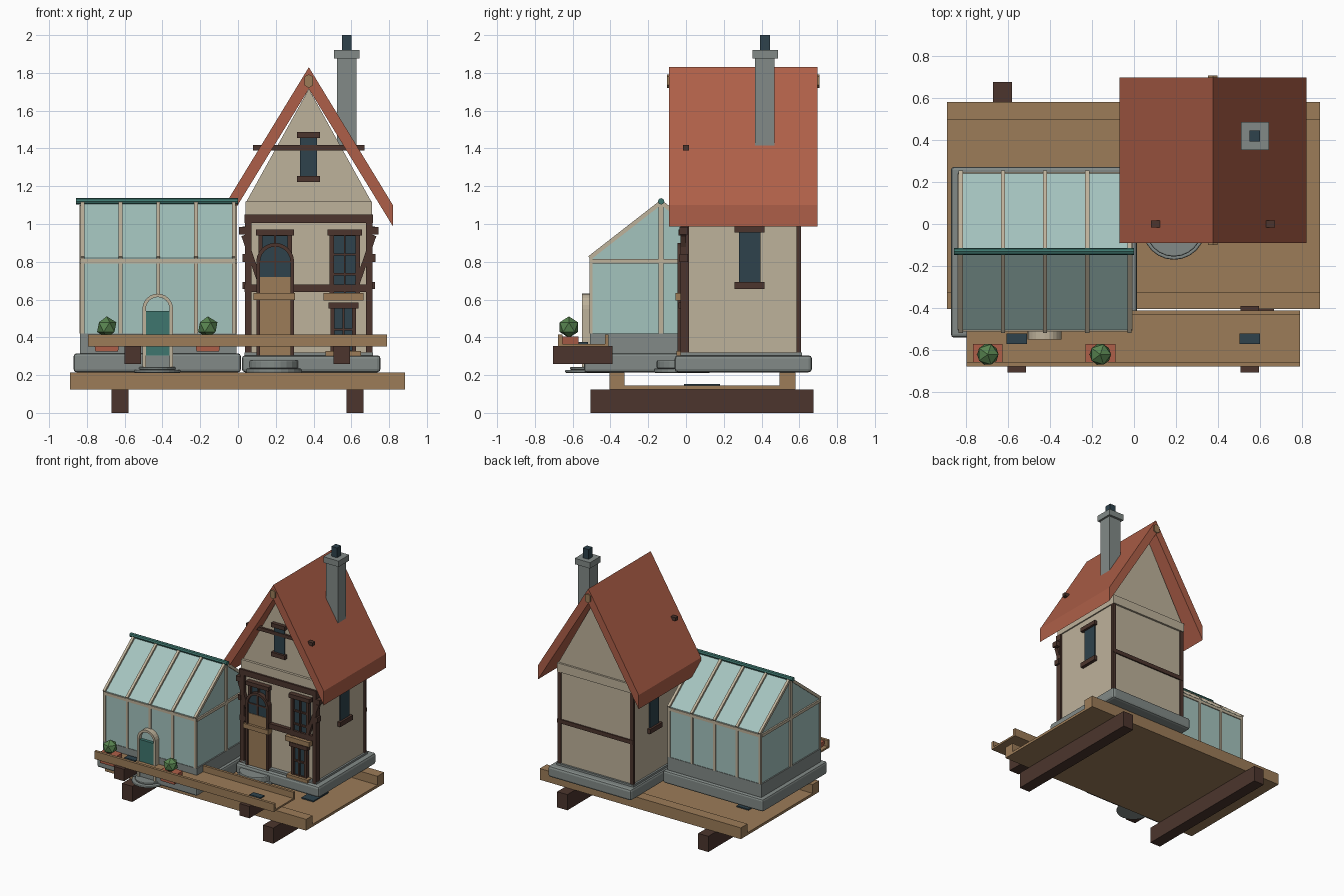
import bpy, bmesh, math
from mathutils import Vector

if "Cube" in bpy.data.objects:
    bpy.data.objects.remove(bpy.data.objects["Cube"])


def paint(name, r, g, b):
    m = bpy.data.materials.new(name)
    lin = [((c / 255 + 0.055) / 1.055) ** 2.4 for c in (r, g, b)]
    m.diffuse_color = (*lin, 1)
    m.use_nodes = True
    m.node_tree.nodes["Principled BSDF"].inputs["Base Color"].default_value = m.diffuse_color
    return m


PLASTER = paint("plaster", 190, 178, 155)
WOOD = paint("light_wood", 156, 124, 88)
DARK = paint("dark_wood", 76, 53, 45)
STONE = paint("stone", 130, 138, 135)
GLASS = paint("pale_glass", 164, 195, 190)
PANE = paint("dark_glass", 46, 66, 76)
TEAL = paint("teal", 62, 118, 110)
TILE = paint("roof_tile", 174, 95, 72)
LEAF = paint("leaf", 88, 132, 80)


def finish(name, bm, mat, bevel=0):
    bmesh.ops.recalc_face_normals(bm, faces=bm.faces)
    me = bpy.data.meshes.new(name)
    bm.to_mesh(me)
    bm.free()
    me.materials.append(mat)
    ob = bpy.data.objects.new(name, me)
    bpy.context.collection.objects.link(ob)
    if bevel:
        mod = ob.modifiers.new("bevel", 'BEVEL')
        mod.width, mod.segments = bevel, 2
    return ob


def prism(name, pts, lo, hi, mat, axis='y', bevel=0):
    """Extrude a profile: (x,z) along y, (y,z) along x, or (x,y) along z."""
    put = {'y': lambda p, d: (p[0], d, p[1]), 'x': lambda p, d: (d, p[0], p[1]),
           'z': lambda p, d: (p[0], p[1], d)}[axis]
    bm = bmesh.new()
    a = [bm.verts.new(put(p, lo)) for p in pts]
    b = [bm.verts.new(put(p, hi)) for p in pts]
    bm.faces.new(a)
    bm.faces.new(b[::-1])
    for i in range(len(pts)):
        j = (i + 1) % len(pts)
        bm.faces.new((a[i], b[i], b[j], a[j]))
    return finish(name, bm, mat, bevel)


def box(name, x0, x1, y0, y1, z0, z1, mat, bevel=0):
    return prism(name, [(x0, y0), (x1, y0), (x1, y1), (x0, y1)], z0, z1, mat, 'z', bevel)


def bar(name, p, q, w, lo, hi, mat, axis='y'):
    """Straight timber between two profile points."""
    p, q = Vector(p), Vector(q)
    d = (q - p).normalized()
    n = Vector((-d.y, d.x)) * w / 2
    return prism(name, [p + n, q + n, q - n, p - n], lo, hi, mat, axis)


def arch(cx, r, z0, spring):
    arc = [(cx + r * math.cos(math.pi * i / 12), spring + r * math.sin(math.pi * i / 12)) for i in range(13)]
    return [(cx + r, z0)] + arc + [(cx - r, z0)]


def disc(name, cx, cy, r, z0, z1, mat):
    pts = [(cx + r * math.cos(math.tau * i / 24), cy + r * math.sin(math.tau * i / 24)) for i in range(24)]
    return prism(name, pts, z0, z1, mat, 'z', 0.006)


# Deck: thin floor, edge rails, bearers and floor plates
box("deck_floor", -.89, .885, -.33, .5, .125, .145, WOOD)
for y0, y1 in ((-.405, -.325), (.495, .58)):
    box("deck_rail", -.89, .885, y0, y1, .125, .215, WOOD)
for x in (-.625, .62):
    box("deck_bearer", x - .045, x + .045, -.505, .675, 0, .125, DARK)
    box("deck_plate", x - .053, x + .053, -.01, .18, .145, .154, PANE)

# Front shelf
box("shelf_floor", -.795, .79, -.66, -.425, .352, .366, WOOD)
for y0, y1 in ((-.677, -.655), (-.43, -.41)):
    box("shelf_rail", -.795, .79, y0, y1, .352, .415, WOOD)
for x in (-.557, .55):
    box("shelf_bracket", x - .044, x + .044, -.705, -.39, .26, .355, DARK)
    box("shelf_plate", x - .048, x + .048, -.57, -.52, .366, .374, PANE)

# Potted plants
for x in (-.695, -.16):
    prism("plant_pot", [(x - .06, .325), (x + .06, .325), (x + .071, .405), (x - .071, .405)],
          -.66, -.57, TILE)
    bm = bmesh.new()
    bmesh.ops.create_icosphere(bm, subdivisions=1, radius=.057)
    bmesh.ops.translate(bm, verts=bm.verts, vec=(x, -.62, .454))
    finish("plant", bm, LEAF)

# House foundation and entrance step
box("house_foundation", .02, .755, -.06, .667, .215, .305, STONE, .018)
box("house_plinth", .035, .715, -.03, .615, .3, .32, STONE)
disc("house_step_lower", .19, -.02, .15, .212, .235, STONE)
disc("house_step_upper", .19, -.02, .135, .235, .278, STONE)

# House body and gable
box("house_walls", .05, .70, 0, .6, .3, 1.06, PLASTER)
box("house_cornice", .04, .71, -.02, .615, 1.05, 1.12, PLASTER)
prism("gable", [(.045, 1.12), (.705, 1.12), (.375, 1.715)], 0, .6, PLASTER)

# Timber framing
for x in (.055, .695):
    box("front_post", x - .017, x + .017, -.03, .015, .3, 1.05, DARK)
    box("back_post", x - .015, x + .015, .585, .608, .3, 1.05, DARK)
box("front_top_beam", .035, .715, -.035, .01, 1.005, 1.05, DARK)
box("front_middle_beam", .035, .712, -.03, .01, .64, .68, DARK)
box("back_middle_beam", .04, .71, .59, .61, .64, .672, DARK)
box("collar_beam", .08, .67, -.016, .016, 1.39, 1.417, DARK)
for s in (-1, 1):
    c = .375
    bar("corner_brace", (c + s * .345, .94), (c + s * .255, .68), .026, -.03, 0, DARK)
    box("beam_end", c + s * .35 - .02, c + s * .35 + .02, -.035, .01, .945, .985, DARK)
    box("beam_end_low", c + s * .34 - .012, c + s * .34 + .012, -.035, .01, .8, .84, DARK)

# Main roof, ridge beam and chimney
prism("roof", [(-.07, 1.1), (.375, 1.83), (.82, 1.1), (.82, .988), (.375, 1.715), (-.07, .988)],
      -.09, .697, TILE)
prism("ridge_beam", [(.352, 1.735), (.375, 1.72), (.398, 1.735), (.398, 1.78), (.375, 1.792), (.352, 1.78)],
      -.1, .707, WOOD)
box("chimney", .523, .627, .365, .468, 1.4, 1.885, STONE)
box("chimney_cap", .508, .642, .352, .486, 1.875, 1.922, STONE)
box("chimney_flue", .55, .60, .393, .445, 1.92, 2.0, PANE)

# Gable window
box("gable_pane", .328, .417, -.012, .01, 1.25, 1.46, PANE)
box("gable_lintel", .312, .433, -.03, .01, 1.455, 1.487, DARK)
box("gable_sill", .312, .433, -.03, .01, 1.222, 1.255, DARK)

# Side windows, one on each flank
for s in (-1, 1):
    def side(name, y0, y1, z0, z1, out, mat):
        a, b = sorted((.375 + s * .31, .375 + s * (.325 + out)))
        box(name, a, b, y0, y1, z0, z1, mat)
    side("side_pane", .28, .395, .68, .97, .008, PANE)
    side("side_lintel", .258, .415, .955, .987, .025, DARK)
    side("side_sill", .258, .415, .655, .692, .025, DARK)


def framed_window(name, x0, x1, z0, z1, rows):
    """Dark frame with two columns of panes and a wide lintel."""
    c = (x0 + x1) / 2
    box(name + "_pane", x0, x1, -.012, .01, z0, z1, PANE)
    for x, w in ((x0 + .011, .011), (x1 - .011, .011), (c, .005)):
        box(name + "_upright", x - w, x + w, -.03, .005, z0, z1, DARK)
    for i in range(rows + 1):
        z = z0 + (z1 - z0) * i / rows
        box(name + "_crossbar", x0, x1, -.027, .005, z - .006, z + .006, DARK)
    box(name + "_lintel", x0 - .012, x1 + .012, -.04, .005, z1 - .005, z1 + .027, DARK)


framed_window("tall_window", .485, .645, .63, .943, 3)
box("tall_window_box", .452, .665, -.055, 0, .596, .635, WOOD)
framed_window("low_window", .49, .625, .325, .558, 2)
box("low_window_sill", .462, .65, -.05, 0, .298, .328, WOOD)
framed_window("door_window", .108, .285, .64, .943, 2)

# Front door in an arched frame
cx = .197
prism("door_glass", arch(cx, .085, .6, .80), -.032, 0, PANE)
box("door_leaf", cx - .085, cx + .085, -.036, 0, .305, .72, WOOD)
prism("door_frame", arch(cx, .1, .305, .80) + arch(cx, .08, .305, .80)[::-1], -.045, 0, DARK)
box("door_mullion", cx - .005, cx + .005, -.038, 0, .72, .88, DARK)
box("door_crossbar", cx - .08, cx + .08, -.038, 0, .795, .805, DARK)
box("door_shelf", cx - .115, cx + .105, -.055, 0, .598, .635, WOOD)

# Greenhouse base
X0, X1, Y0, Y1, EAVE, RIDGE = -.833, -.012, -.503, .24, .82, 1.11
YM = (Y0 + Y1) / 2
box("greenhouse_foundation", -.87, .015, -.54, .272, .215, .315, STONE, .015)
box("greenhouse_low_wall", X0 - .004, X1 + .004, Y0 - .004, Y1 + .004, .31, .42, STONE)
disc("greenhouse_step_lower", -.427, -.515, .125, .212, .228, STONE)
disc("greenhouse_step_upper", -.427, -.515, .1, .228, .243, STONE)

# Greenhouse glass body and ridge
prism("greenhouse_glass", [(Y0, .42), (Y1, .42), (Y1, EAVE), (YM, RIDGE), (Y0, EAVE)],
      X0 + .006, X1 - .006, GLASS, 'x')
bm = bmesh.new()
bmesh.ops.create_cone(bm, cap_ends=True, segments=8, radius1=.017, radius2=.017, depth=.857)
for v in bm.verts:
    v.co = (v.co.z - .428, v.co.x + YM, v.co.y + 1.12)
finish("greenhouse_ridge", bm, TEAL)

# Greenhouse glazing bars
for i in range(5):
    x = X0 + .01 + (X1 - X0 - .02) * i / 4
    for y, s in ((Y0, -1), (Y1, 1)):
        box("glazing_upright", x - .01, x + .01, y - .008, y + .008, .42, EAVE, PLASTER)
        bar("glazing_rafter", (y + s * .008, EAVE), (YM, RIDGE + .005), .022, x - .01, x + .01, PLASTER, 'x')
for y in (Y0, Y1):
    box("glazing_rail", X0, X1, y - .007, y + .007, .792, .815, PLASTER)
for x in (X0, X1):
    box("end_rail", x - .006, x + .006, Y0, Y1, .792, .815, PLASTER)
    box("end_upright", x - .006, x + .006, YM - .013, YM + .013, .42, 1.1, PLASTER)

# Greenhouse door
gx = -.425
prism("greenhouse_door_arch", arch(gx, .068, .24, .55), -.52, Y0, GLASS)
box("greenhouse_door", gx - .068, gx + .068, -.545, Y0, .305, .54, TEAL)
prism("greenhouse_door_frame", arch(gx, .081, .24, .55) + arch(gx, .063, .24, .55)[::-1],
      -.55, Y0, PLASTER)
